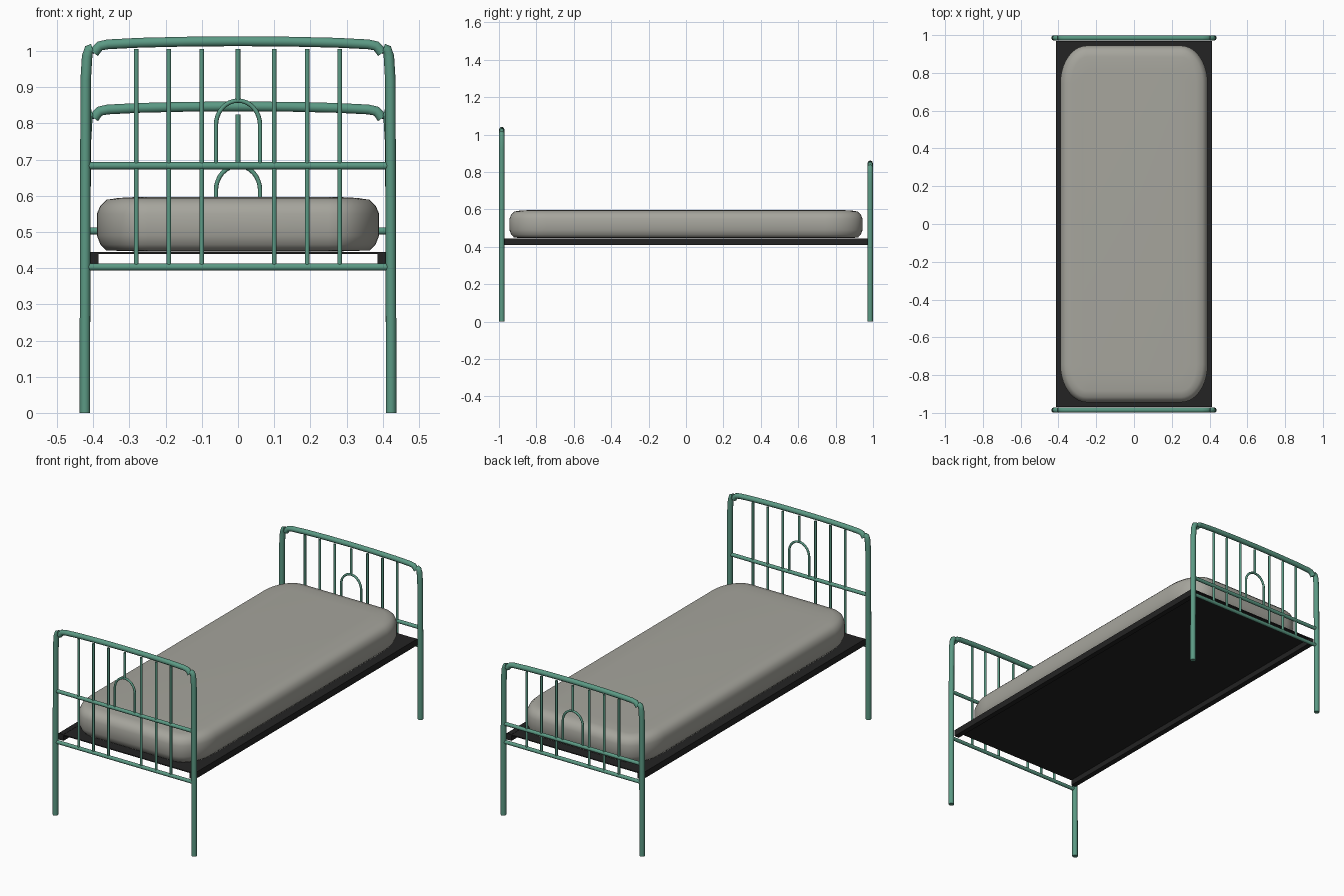
import bpy, bmesh, math

if "Cube" in bpy.data.objects:
    bpy.data.objects.remove(bpy.data.objects["Cube"])


def material(name, rgb):
    m = bpy.data.materials.new(name)
    m.diffuse_color = (*rgb, 1)
    m.use_nodes = True
    m.node_tree.nodes["Principled BSDF"].inputs["Base Color"].default_value = m.diffuse_color
    return m


GREEN = material("green_enamel", (0.105, 0.32, 0.23))
GREY = material("grey_fabric", (0.38, 0.375, 0.335))
BLACK = material("black_steel", (0.017, 0.017, 0.017))


def finish(ob, mat, angle=40):
    ob.data.materials.clear()
    ob.data.materials.append(mat)
    bpy.ops.object.select_all(action='DESELECT')
    ob.select_set(True)
    bpy.context.view_layer.objects.active = ob
    if ob.type == 'CURVE':
        bpy.ops.object.convert(target='MESH')
    bpy.ops.object.shade_smooth_by_angle(angle=math.radians(angle))


def tube(name, paths, r, y):
    """Round tubes along (x, z) paths in the plane at depth y."""
    cu = bpy.data.curves.new(name, 'CURVE')
    cu.dimensions = '3D'
    cu.bevel_depth = r
    cu.bevel_resolution = 3
    cu.use_fill_caps = True
    for pts in paths:
        s = cu.splines.new('POLY')
        s.points.add(len(pts) - 1)
        for p, (x, z) in zip(s.points, pts):
            p.co = (x, y, z, 1)
    ob = bpy.data.objects.new(name, cu)
    bpy.context.collection.objects.link(ob)
    finish(ob, GREEN, 50)


def box(name, x0, x1, y0, y1, z0, z1, mat):
    bpy.ops.mesh.primitive_cube_add(size=1)
    ob = bpy.context.object
    ob.name = name
    for v in ob.data.vertices:
        v.co = (x1 if v.co.x > 0 else x0, y1 if v.co.y > 0 else y0,
                z1 if v.co.z > 0 else z0)
    finish(ob, mat, 30)


def mirror_x(pts):
    return [(-x, z) for x, z in pts]


def bed_end(name, y, drop):
    # posts, leaning in slightly at the top
    post = [(-0.423, 0), (-0.423, 0.2), (-0.421, 0.92 - drop), (-0.417, 0.985 - drop),
            (-0.412, 1.003 - drop), (-0.402, 1.006 - drop)]
    tube(name + "_posts", [post, mirror_x(post)], 0.0145, y)
    # gently bowed top rail with drooping ends
    half = [(-0.398, 0.994 - drop), (-0.391, 1.004 - drop), (-0.382, 1.014 - drop),
            (-0.36, 1.0185 - drop), (-0.27, 1.023 - drop), (-0.14, 1.026 - drop)]
    tube(name + "_top_rail", [half + [(0, 1.027 - drop)] + mirror_x(half)[::-1]], 0.0142, y)
    # cross rails
    mid = 0.683 - drop
    tube(name + "_cross_rails", [[(-0.415, z), (0.415, z)] for z in (0.403, mid)], 0.0102, y)
    # upright bars and the short bar above the arch
    top = 1.005 - drop
    bars = [[(s * x, 0.405), (s * x, top)] for x in (0.1, 0.191, 0.281) for s in (-1, 1)]
    bars.append([(0, 0.863 - drop), (0, top)])
    tube(name + "_bars", bars, 0.0065, y)
    # arch
    arch = [(-0.061, mid)]
    for i in range(17):
        a = math.pi * (1 - i / 16)
        arch.append((0.061 * math.cos(a), 0.795 - drop + 0.068 * math.sin(a)))
    arch.append((0.061, mid))
    tube(name + "_arch", [arch], 0.006, y)


bed_end("tall_end", -0.985, 0.0)
bed_end("short_end", 0.985, 0.18)

# bed base: thin sheet with a rail along each side
box("base_sheet", -0.4, 0.4, -0.97, 0.97, 0.439, 0.444, BLACK)
for side, s in (("left", -1), ("right", 1)):
    a, b = sorted((s * 0.385, s * 0.414))
    box(side + "_side_rail", a, b, -0.97, 0.97, 0.41, 0.445, BLACK)

# mattress: stacked rounded outlines
HX, HY, RX, RY, N = 0.39, 0.944, 0.14, 0.2, 10
LEVELS = [(0.12, 0.446), (0.025, 0.449), (0.01, 0.465), (0, 0.49), (0, 0.55),
          (0.009, 0.572), (0.027, 0.589), (0.06, 0.594), (0.12, 0.597)]
bm = bmesh.new()
rings = []
for inset, z in LEVELS:
    ring = []
    for q, (sx, sy) in enumerate(((1, 1), (-1, 1), (-1, -1), (1, -1))):
        for i in range(N + 1):
            a = math.pi / 2 * (q + i / N)
            rx, ry = max(RX - inset, 0.05), max(RY - inset, 0.05)
            ring.append(bm.verts.new((sx * (HX - inset - rx) + rx * math.cos(a),
                                      sy * (HY - inset - ry) + ry * math.sin(a), z)))
    rings.append(ring)
for lo, hi in zip(rings, rings[1:]):
    for i in range(len(lo)):
        j = (i + 1) % len(lo)
        bm.faces.new((lo[i], lo[j], hi[j], hi[i]))
bm.faces.new(rings[-1])
bm.faces.new(rings[0][::-1])
me = bpy.data.meshes.new("mattress")
bm.to_mesh(me)
bm.free()
mattress = bpy.data.objects.new("mattress", me)
bpy.context.collection.objects.link(mattress)
finish(mattress, GREY, 80)
